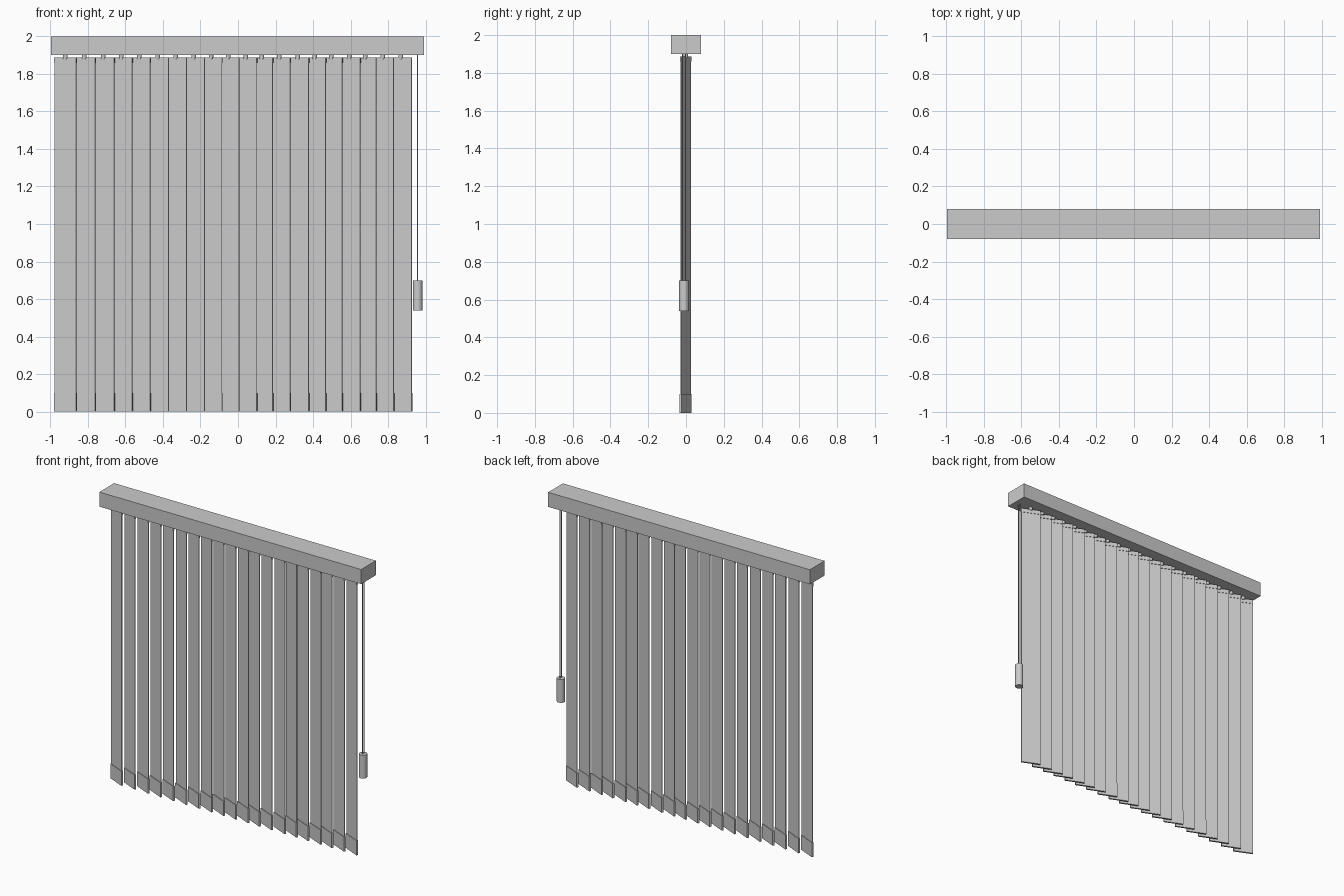
import bpy, math

if "Cube" in bpy.data.objects:
    bpy.data.objects.remove(bpy.data.objects["Cube"])

TILT = math.radians(-24)   # right edge of every slat swings to the front


def box(name, center, size, tilt=0.0):
    bpy.ops.mesh.primitive_cube_add(size=1, location=center, rotation=(0, 0, tilt))
    ob = bpy.context.object
    ob.name = name
    ob.scale = size
    return ob


def cylinder(name, x, y, z0, z1, r, sides):
    bpy.ops.mesh.primitive_cylinder_add(vertices=sides, radius=r, depth=z1 - z0,
                                        location=(x, y, (z0 + z1) / 2))
    ob = bpy.context.object
    ob.name = name
    bpy.ops.object.shade_smooth_by_angle()
    return ob


# head rail
box("head_rail", (-0.003, 0, 1.95), (1.99, 0.16, 0.1))

# hanging slats: right-edge positions along the rail, slightly irregular
right_edges = [-0.862, -0.761, -0.660, -0.564, -0.468, -0.370, -0.274, -0.178,
               -0.085, 0.006, 0.101, 0.186, 0.279, 0.378, 0.468, 0.556,
               0.652, 0.737, 0.830, 0.926]
for i, edge in enumerate(right_edges, 1):
    x, y = edge - 0.0585, -0.002
    box(f"slat_{i}", (x, y, 0.985), (0.128, 0.004, 1.79), TILT)
    box(f"bottom_weight_{i}", (x, y, 0.05), (0.130, 0.012, 0.10), TILT)
    box(f"top_holder_{i}", (x, y, 1.873), (0.130, 0.010, 0.028), TILT)
    cylinder(f"hanger_{i}", x, y, 1.88, 1.91, 0.012, 12)

# pull cord loop with its weight
for side, dy in (("front", -0.008), ("back", 0.008)):
    cylinder(f"cord_{side}", 0.958, -0.01 + dy, 0.69, 1.91, 0.003, 8)
cylinder("cord_weight", 0.958, -0.01, 0.54, 0.70, 0.026, 24)
